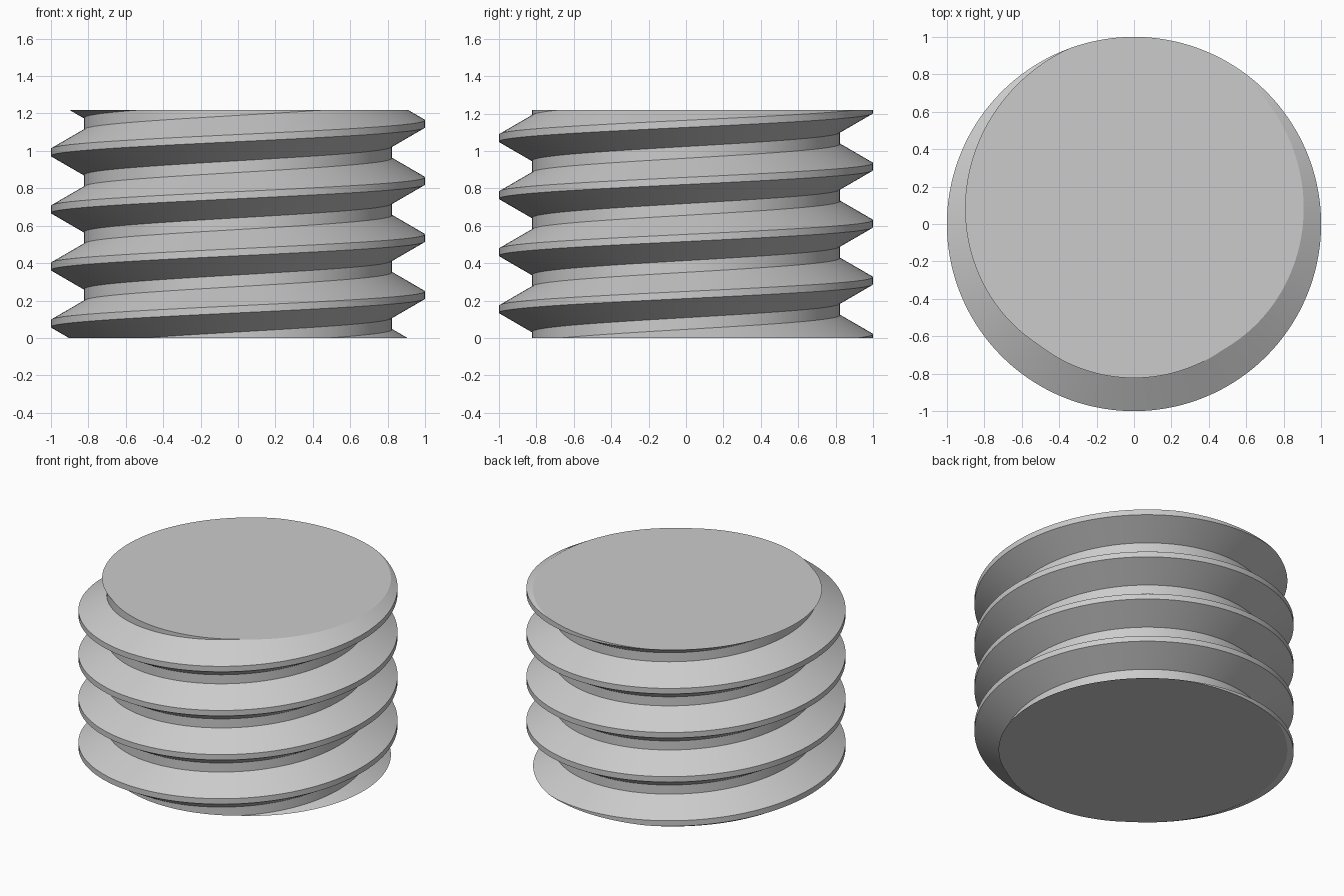
import bpy, bmesh, math

if "Cube" in bpy.data.objects:
    bpy.data.objects.remove(bpy.data.objects["Cube"])

PITCH, HEIGHT, STEPS = 0.305, 1.22, 144
CREST_R, ROOT_R = 1.0, 0.823
CREST_Z = 0.23                      # crest centre height at +x
HALF_CREST, FLANK = 0.019, 0.1022   # half crest width, flank height

# thread profile: offset from the crest centre, radius
PROFILE = [(-HALF_CREST - FLANK, ROOT_R), (-HALF_CREST, CREST_R),
           (HALF_CREST, CREST_R), (HALF_CREST + FLANK, ROOT_R)]


def radius_at(z, crest):
    d = abs((z - crest + PITCH / 2) % PITCH - PITCH / 2)
    t = min(max((d - HALF_CREST) / FLANK, 0), 1)
    return CREST_R + (ROOT_R - CREST_R) * t


# threaded wall: one vertical column per step, trimmed to the end planes
bm = bmesh.new()
columns = []
for j in range(STEPS + 1):
    a = 2 * math.pi * j / STEPS
    crest = CREST_Z + PITCH * j / STEPS
    column = []
    for turn in range(-3, 6):
        for offset, r in PROFILE:
            z = crest + turn * PITCH + offset
            if z < 0 or z > HEIGHT:
                z = min(max(z, 0), HEIGHT)
                r = radius_at(z, crest)
            column.append(bm.verts.new((r * math.cos(a), r * math.sin(a), z)))
    columns.append(column)
for a, b in zip(columns, columns[1:]):
    for i in range(len(a) - 1):
        bm.faces.new((a[i], b[i], b[i + 1], a[i + 1]))
bmesh.ops.remove_doubles(bm, verts=bm.verts, dist=1e-5)

# flat end caps
bmesh.ops.delete(bm, geom=[e for e in bm.edges if not e.link_faces], context='EDGES')
for level in (0, HEIGHT):
    rim = [e for e in bm.edges if e.is_boundary
           and all(abs(v.co.z - level) < 1e-4 for v in e.verts)]
    bmesh.ops.edgeloop_fill(bm, edges=rim)
bmesh.ops.recalc_face_normals(bm, faces=bm.faces)

mesh = bpy.data.meshes.new("threaded_rod")
bm.to_mesh(mesh)
bm.free()
rod = bpy.data.objects.new("threaded_rod", mesh)
bpy.context.collection.objects.link(rod)

grey = bpy.data.materials.new("light grey")
grey.diffuse_color = (0.6, 0.6, 0.6, 1)
grey.use_nodes = True
grey.node_tree.nodes["Principled BSDF"].inputs["Base Color"].default_value = grey.diffuse_color
mesh.materials.append(grey)

bpy.context.view_layer.objects.active = rod
rod.select_set(True)
bpy.ops.object.shade_smooth_by_angle(angle=math.radians(22))
